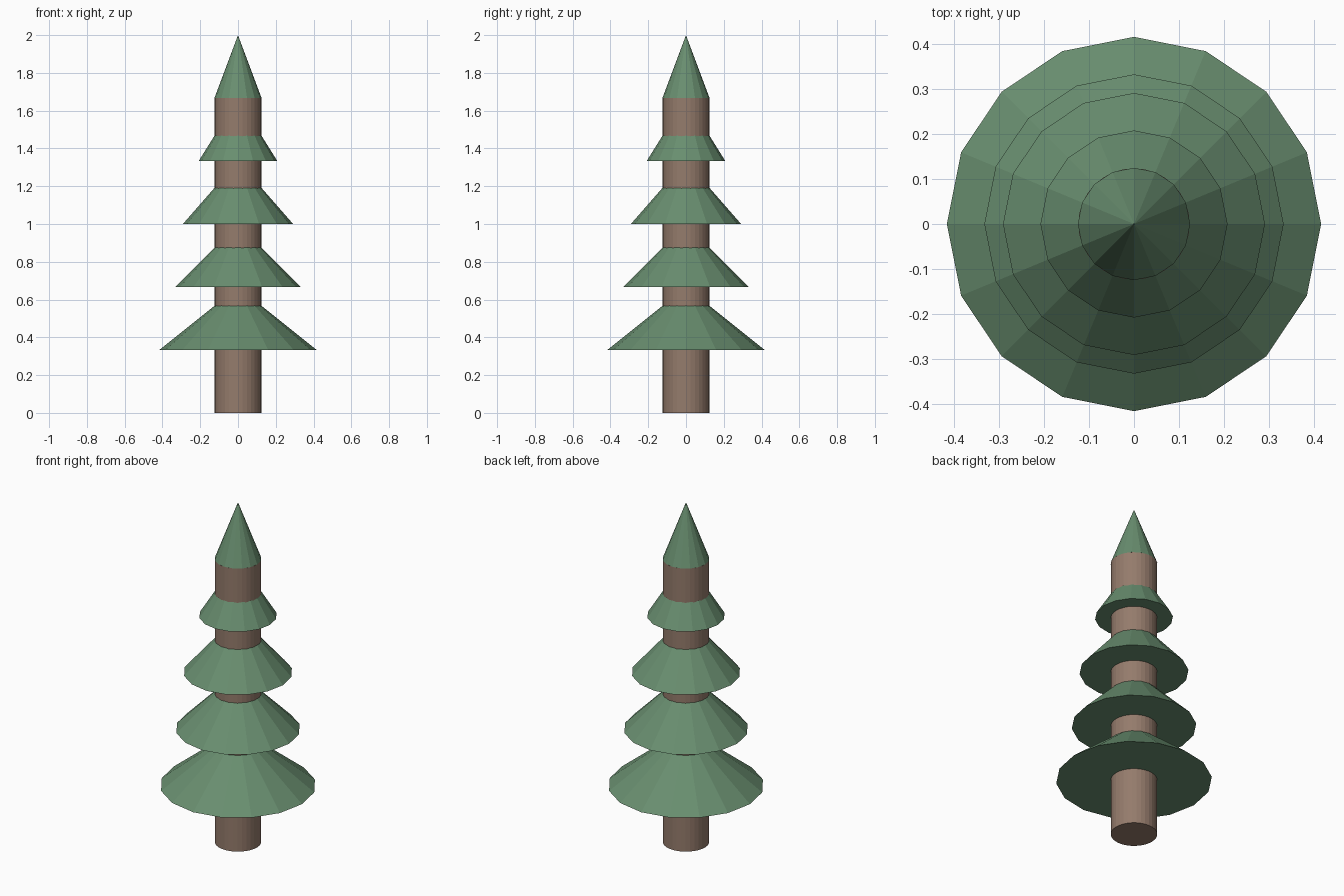
import bpy

if "Cube" in bpy.data.objects:
    bpy.data.objects.remove(bpy.data.objects["Cube"])


def colour(name, rgb):
    mat = bpy.data.materials.new(name)
    mat.diffuse_color = (*rgb, 1)
    mat.use_nodes = True
    mat.node_tree.nodes["Principled BSDF"].inputs["Base Color"].default_value = mat.diffuse_color
    return mat


bark = colour("bark", (0.30, 0.20, 0.15))
needles = colour("needles", (0.14, 0.27, 0.16))

TIER = 1 / 3  # height of one foliage cone

# Trunk: straight post up to the base of the top cone
bpy.ops.mesh.primitive_cylinder_add(vertices=32, radius=0.124, depth=5 * TIER,
                                    location=(0, 0, 2.5 * TIER))
trunk = bpy.context.object
trunk.name = "trunk"
trunk.data.materials.append(bark)

# Foliage: five stacked 16-sided cones, narrowing upwards
for i, radius in enumerate((0.4167, 0.3333, 0.2917, 0.2083, 0.125)):
    bpy.ops.mesh.primitive_cone_add(vertices=16, radius1=radius, radius2=0,
                                    depth=TIER, location=(0, 0, (i + 1.5) * TIER))
    tier = bpy.context.object
    tier.name = f"foliage_tier_{i + 1}"
    tier.data.materials.append(needles)
